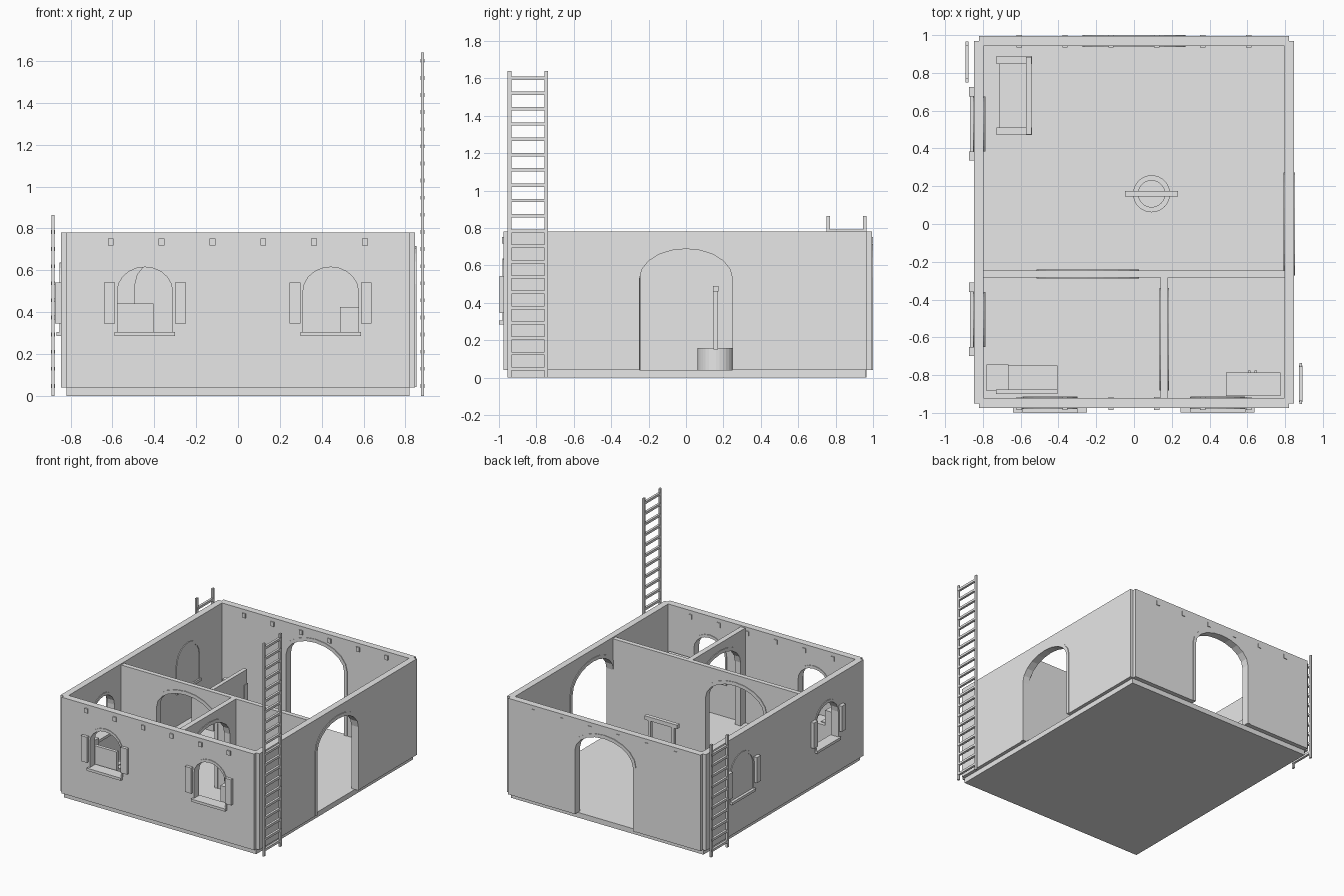
import bpy, bmesh, math
from mathutils import Vector

if "Cube" in bpy.data.objects:
    bpy.data.objects.remove(bpy.data.objects["Cube"])

plaster = bpy.data.materials.new("plain_grey")
plaster.diffuse_color = (0.8, 0.8, 0.8, 1)
plaster.use_nodes = True
plaster.node_tree.nodes["Principled BSDF"].inputs["Base Color"].default_value = plaster.diffuse_color


def add_mesh(name, mesh):
    mesh.name = name
    mesh.materials.clear()
    mesh.materials.append(plaster)
    ob = bpy.data.objects.new(name, mesh)
    bpy.context.collection.objects.link(ob)
    return ob


def box(name, x0, x1, y0, y1, z0, z1):
    bm = bmesh.new()
    bmesh.ops.create_cube(bm, size=1)
    for v in bm.verts:
        v.co = Vector(((x0 + x1) / 2 + v.co.x * (x1 - x0),
                       (y0 + y1) / 2 + v.co.y * (y1 - y0),
                       (z0 + z1) / 2 + v.co.z * (z1 - z0)))
    me = bpy.data.meshes.new(name)
    bm.to_mesh(me)
    bm.free()
    return add_mesh(name, me)


def panel(name, outlines, axis, w0, w1):
    """Extrude upright outlines (u, z) from w0 to w1; axis is the run of u."""
    cu = bpy.data.curves.new(name, 'CURVE')
    cu.dimensions = '2D'
    cu.fill_mode = 'BOTH'
    cu.extrude = (w1 - w0) / 2
    for pts in outlines:
        sp = cu.splines.new('POLY')
        sp.points.add(len(pts) - 1)
        for p, (u, z) in zip(sp.points, pts):
            p.co = (u, z, 0, 1)
        sp.use_cyclic_u = True
    tmp = bpy.data.objects.new(name + "_outline", cu)
    bpy.context.collection.objects.link(tmp)
    dg = bpy.context.evaluated_depsgraph_get()
    me = bpy.data.meshes.new_from_object(tmp.evaluated_get(dg))
    bpy.data.objects.remove(tmp)
    mid = (w0 + w1) / 2
    bm = bmesh.new()
    bm.from_mesh(me)
    for v in bm.verts:
        u, z, w = v.co
        v.co = (u, w + mid, z) if axis == 'x' else (w + mid, u, z)
    bmesh.ops.remove_doubles(bm, verts=bm.verts, dist=1e-5)
    bmesh.ops.recalc_face_normals(bm, faces=bm.faces)
    bm.to_mesh(me)
    bm.free()
    for p in me.polygons:
        p.use_smooth = False
    return add_mesh(name, me)


def arch(c, half, z0, spring, top, n=10):
    """Arch points from the bottom left, over the top, to the bottom right."""
    pts = [(c - half, z0)]
    for i in range(n + 1):
        a = math.pi * (1 - i / n)
        pts.append((c + half * math.cos(a), spring + (top - spring) * math.sin(a)))
    return pts + [(c + half, z0)]


def door(c):
    return arch(c, 0.25, 0.04, 0.53, 0.69)


def window(c):
    return arch(c, 0.134, 0.305, 0.5, 0.617)


def lining(name, c, is_door, axis, w0, w1):
    """Thin surround that stands just proud of both wall faces."""
    if is_door:
        a, b = arch(c, 0.272, 0.041, 0.535, 0.715), arch(c, 0.248, 0.041, 0.53, 0.688)
    else:
        a, b = arch(c, 0.146, 0.305, 0.5, 0.637), arch(c, 0.132, 0.305, 0.5, 0.615)
    panel(name, [a + b[::-1]], axis, w0 - 0.005, w1 + 0.005)


def wall(name, u0, u1, axis, w0, w1, z1=0.78, doors=(), windows=(), blind=()):
    pts = [(u0, 0.04)]
    for c in doors:
        pts += door(c)
    pts += [(u1, 0.04), (u1, z1), (u0, z1)]
    panel(name, [pts] + [window(c) for c in windows], axis, w0, w1)
    for c in doors:
        lining(name + "_door_lining", c, True, axis, w0, w1)
    for c in list(windows) + list(blind):
        lining(name + "_window_lining", c, False, axis, w0, w1)


# Floor slab and walls
box("floor_slab", -0.82, 0.82, -0.95, 0.96, 0, 0.04)
wall("front_wall", -0.82, 0.82, 'x', -0.975, -0.922, windows=(-0.445, 0.443))
wall("back_wall", -0.82, 0.82, 'x', 0.943, 0.995, doors=(0,))
wall("right_wall", -0.95, 0.968, 'y', 0.797, 0.847, doors=(0,))
wall("left_wall", -0.95, 0.968, 'y', -0.847, -0.797, windows=(-0.505,), blind=(0.53,))
wall("long_partition", -0.8, 0.8, 'x', -0.283, -0.247, 0.77, doors=(-0.245,))
wall("short_partition", -0.925, -0.28, 'y', 0.14, 0.18, 0.77, doors=(-0.61,))

# Window sills and open shutters
for c in (-0.445, 0.443):
    box("front_sill", c - 0.145, c + 0.145, -1.0, -0.912, 0.285, 0.305)
    for s in (-1, 1):
        m = c + s * 0.17
        box("front_shutter", m - 0.026, m + 0.026, -0.998, -0.974, 0.345, 0.542)
for c in (-0.505, 0.53):
    box("left_sill", -0.868, -0.785, c - 0.145, c + 0.145, 0.285, 0.305)
    for s in (-1, 1):
        m = c + s * 0.17
        box("left_shutter", -0.874, -0.846, m - 0.025, m + 0.025, 0.345, 0.542)

# Roof beam ends poking through front and back walls
for i in range(6):
    x = -0.608 + i * 0.243
    box("front_beam_end", x - 0.014, x + 0.014, -0.985, -0.915, 0.718, 0.752)
    box("back_beam_end", x - 0.014, x + 0.014, 0.935, 1.0, 0.718, 0.752)


# Ladders
def ladder(name, x, y0, y1, height, rungs):
    for y in (y0, y1 - 0.02):
        box(name + "_rail", x - 0.007, x + 0.007, y, y + 0.02, 0, height)
    for i in range(rungs):
        z = 0.047 + i * 0.0818
        box(name + "_rung", x - 0.009, x + 0.009, y0 + 0.012, y1 - 0.012, z - 0.009, z + 0.009)


ladder("tall_ladder", 0.882, -0.954, -0.737, 1.64, 20)
ladder("short_ladder", -0.884, 0.75, 0.966, 0.865, 10)

# Well: ring, posts and crossbar
WX, WY = 0.093, 0.16
bm = bmesh.new()
N = 32
rings = [[bm.verts.new((WX + r * math.cos(2 * math.pi * i / N),
                        WY + r * math.sin(2 * math.pi * i / N), z)) for i in range(N)]
         for r, z in ((0.098, 0.04), (0.098, 0.157), (0.07, 0.157), (0.07, 0.04))]
for a, b in zip(rings, rings[1:] + rings[:1]):
    for i in range(N):
        j = (i + 1) % N
        bm.faces.new((a[i], a[j], b[j], b[i]))
bmesh.ops.recalc_face_normals(bm, faces=bm.faces)
me = bpy.data.meshes.new("well_ring")
bm.to_mesh(me)
bm.free()
add_mesh("well_ring", me)
for s in (-1, 1):
    x = WX + s * 0.1
    box("well_post", x - 0.012, x + 0.012, WY - 0.012, WY + 0.012, 0.15, 0.462)
box("well_crossbar", WX - 0.14, WX + 0.14, WY - 0.015, WY + 0.015, 0.46, 0.49)

# Sofa
box("sofa_seat", -0.712, -0.56, 0.5, 0.86, 0.04, 0.17)
box("sofa_back", -0.572, -0.542, 0.475, 0.885, 0.04, 0.36)
for y in (0.47, 0.848):
    box("sofa_arm", -0.727, -0.54, y, y + 0.042, 0.04, 0.25)

# Kitchen counter with stove block and two basins
box("counter", -0.78, -0.405, -0.885, -0.75, 0.04, 0.30)
box("counter_back", -0.73, -0.405, -0.9, -0.875, 0.04, 0.44)
box("stove_block", -0.782, -0.665, -0.885, -0.744, 0.035, 0.42)
for x in (-0.7, -0.53):
    box("counter_basin", x, x + 0.095, -0.865, -0.78, 0.295, 0.306)

# Cabinet with knobs
box("cabinet", 0.487, 0.775, -0.91, -0.787, 0.04, 0.425)
for x in (0.61, 0.645):
    box("cabinet_knob", x - 0.006, x + 0.006, -0.79, -0.775, 0.22, 0.25)
